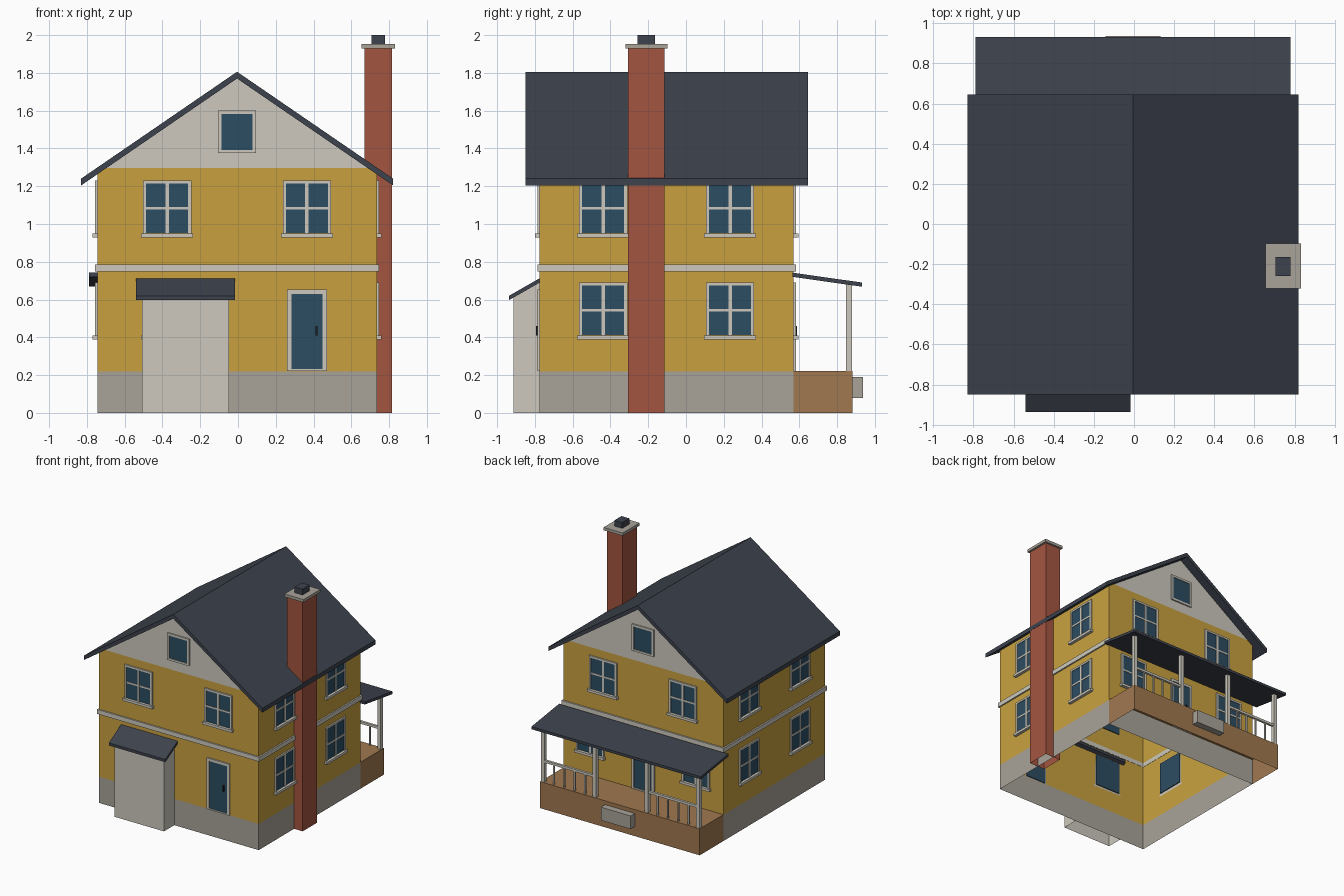
import bpy, bmesh
from mathutils import Matrix, Vector

if "Cube" in bpy.data.objects:
    bpy.data.objects.remove(bpy.data.objects["Cube"])

CX, CY = -0.005, -0.1025          # centre of the house walls
HX, HY = 0.74, 0.6725             # half sizes of the house walls
X0, X1, Y0, Y1 = CX - HX, CX + HX, CY - HY, CY + HY


def material(name, rgb):
    m = bpy.data.materials.new(name)
    m.diffuse_color = [(c / 255 / 12.92 if c < 11 else ((c / 255 + 0.055) / 1.055) ** 2.4) for c in rgb] + [1]
    m.use_nodes = True
    m.node_tree.nodes["Principled BSDF"].inputs["Base Color"].default_value = m.diffuse_color
    return m


YELLOW = material("yellow siding", (201, 161, 63))
STONE = material("grey stone", (169, 164, 154))
TRIM = material("off white trim", (205, 201, 189))
GLASS = material("blue glass", (44, 77, 98))
SLATE = material("dark slate", (61, 66, 77))
BRICK = material("red brick", (164, 85, 65))
WOOD = material("brown wood", (160, 120, 80))
BLACK = material("black metal", (32, 33, 37))


def finish(name, bm, mat):
    me = bpy.data.meshes.new(name)
    bm.to_mesh(me)
    bm.free()
    me.materials.append(mat)
    ob = bpy.data.objects.new(name, me)
    bpy.context.collection.objects.link(ob)
    return ob


def add_box(bm, lo, hi, frame=Matrix()):
    lo, hi = Vector(lo), Vector(hi)
    m = frame @ Matrix.Translation((lo + hi) / 2) @ Matrix.Diagonal((*(hi - lo), 1))
    bmesh.ops.create_cube(bm, size=1, matrix=m)


def boxes(name, mat, items, frame=Matrix(), omit=()):
    """Boxes given by corners; faces pointing along the omit directions stay open."""
    bm = bmesh.new()
    for lo, hi in items:
        add_box(bm, lo, hi, frame)
    bm.normal_update()
    gone = [f for f in bm.faces if any(f.normal.dot(Vector(d)) > 0.9 for d in omit)]
    bmesh.ops.delete(bm, geom=gone, context='FACES')
    bmesh.ops.recalc_face_normals(bm, faces=bm.faces) if not omit else None
    return finish(name, bm, mat)


def prism(name, mat, profile, a, b, axis):
    """Extrude a profile: (x, z) along y or (y, z) along x."""
    bm = bmesh.new()
    put = (lambda p, t: (t, p[0], p[1])) if axis == 'x' else (lambda p, t: (p[0], t, p[1]))
    face = bm.faces.new([bm.verts.new(put(p, a)) for p in profile])
    new = bmesh.ops.extrude_face_region(bm, geom=[face])["geom"]
    shift = Vector((b - a, 0, 0)) if axis == 'x' else Vector((0, b - a, 0))
    bmesh.ops.translate(bm, vec=shift, verts=[v for v in new if isinstance(v, bmesh.types.BMVert)])
    bmesh.ops.recalc_face_normals(bm, faces=bm.faces)
    return finish(name, bm, mat)


UP, DOWN = (0, 0, 1), (0, 0, -1)

# House shell: hollow, open below and above
boxes("foundation", STONE, [((X0, Y0, 0), (X1, Y1, 0.22))], omit=(UP, DOWN))
boxes("walls", YELLOW, [((X0, Y0, 0.22), (X1, Y1, 1.296))], omit=(UP, DOWN))
for name, y, s in (("front_gable", Y0, 1), ("back_gable", Y1, -1)):
    bm = bmesh.new()
    bm.faces.new([bm.verts.new(p) for p in
                  ((CX - s * HX, y, 1.296), (CX + s * HX, y, 1.296), (CX, y, 1.785))])
    finish(name, bm, TRIM)

# Main roof chevron
RW = 0.826
prism("main_roof", SLATE, [(CX - RW, 1.204), (CX, 1.77), (CX + RW, 1.204),
                           (CX + RW, 1.24), (CX, 1.806), (CX - RW, 1.24)], -0.85, 0.645, 'y')

# Belt trim between the storeys
P, I = 0.012, 0.002
boxes("belt_trim", TRIM, [
    ((X0 - P, Y0 - P, 0.748), (X1 + P, Y0 + I, 0.785)),
    ((X0 - P, Y1 - I, 0.748), (X1 + P, Y1 + P, 0.785)),
    ((X0 - P, Y0 + I, 0.748), (X0 + I, Y1 - I, 0.785)),
    ((X1 - I, Y0 + I, 0.748), (X1 + P, Y1 - I, 0.785))])


# Wall frames: local x along the wall, y up, z outward
def wall_frame(origin, along, out):
    return Matrix.Translation(origin) @ Matrix((along, UP, out)).transposed().to_4x4()


WALLS = {
    "front": wall_frame((CX, Y0, 0), (1, 0, 0), (0, -1, 0)),
    "back": wall_frame((CX, Y1, 0), (-1, 0, 0), (0, 1, 0)),
    "right": wall_frame((X1, CY, 0), (0, 1, 0), (1, 0, 0)),
    "left": wall_frame((X0, CY, 0), (0, -1, 0), (-1, 0, 0)),
}


def opening(name, wall, u, z0, z1, w, border, pane, bars=False, bottom=True):
    """Glass or door panel with a trim frame around it."""
    f, h, d = WALLS[wall], w / 2, 0.012
    trim = [((u - h, z0, 0), (u - h + border, z1, d)), ((u + h - border, z0, 0), (u + h, z1, d)),
            ((u - h + border, z1 - border, 0), (u + h - border, z1, d))]
    if bottom:
        trim.append(((u - h + border, z0, 0), (u + h - border, z0 + border * 0.5, d)))
    if bars:
        zm = (z0 + z1) / 2 - 0.006
        trim += [((u - 0.009, z0, 0), (u + 0.009, z1 - border, 0.010)),
                 ((u - h + border, zm - 0.007, 0), (u + h - border, zm + 0.007, 0.0095)),
                 ((u - h - 0.01, z0 - 0.021, 0), (u + h + 0.01, z0, 0.025))]
    boxes(name + "_frame", TRIM, trim, f)
    boxes(name + "_" + pane, GLASS, [((u - h + border / 2, z0 + 0.002, -0.007),
                                      (u + h - border / 2, z1 - border / 2, 0.006))], f)


# Four-pane windows: (wall, offset along wall, sill height)
LOW, HIGH = 0.41, 0.95
spots = [("front", u, HIGH) for u in (-0.37, 0.37)] + [("front", -0.37, LOW)]
spots += [("back", u, HIGH) for u in (-0.37, 0.37)] + [("back", u, LOW) for u in (-0.49, 0.49)]
spots += [(w, u, z) for w in ("left", "right") for u in (-0.336, 0.336) for z in (LOW, HIGH)]
for i, (wall, u, z) in enumerate(spots):
    opening(f"{wall}_window_{i}", wall, u, z, z + 0.28, 0.255, 0.016, "glass", bars=True, bottom=False)

# Gable windows and doors
for wall, u in (("front", 0.37), ("back", 0)):
    opening(wall + "_gable_window", wall, 0, 1.375, 1.6, 0.202, 0.018, "glass")
    boxes(wall + "_gable_window_lower_trim", TRIM, [((-0.083, 1.384, 0), (0.083, 1.392, 0.012))], WALLS[wall])
    opening(wall + "_door", wall, u, 0.222, 0.652, 0.21, 0.022, "panel")
    boxes(wall + "_door_handle", BLACK, [((u + 0.045, 0.41, 0.006), (u + 0.055, 0.46, 0.018))], WALLS[wall])

# Front bay with its sloped roof; open below and toward the house
bay = boxes("front_bay", TRIM, [((-0.508, -0.912, 0), (-0.048, Y0, 0.62))], omit=(UP, DOWN, (0, 1, 0)))
for v in bay.data.vertices:
    if v.co.z > 0.5 and v.co.y > -0.8:
        v.co.z = 0.7
prism("bay_roof", SLATE, [(-0.937, 0.597), (-0.75, 0.704), (-0.75, 0.727), (-0.937, 0.62)], -0.541, -0.017, 'x')

# Chimney, cap and flue
boxes("chimney", BRICK, [((0.67, -0.307, 0), (0.815, -0.115, 1.93))], omit=(DOWN,))
boxes("chimney_cap", STONE, [((0.655, -0.321, 1.928), (0.832, -0.098, 1.952))])
boxes("chimney_flue", SLATE, [((0.706, -0.258, 1.95), (0.779, -0.164, 2.0))])

# Back porch: deck, step, posts, railings, roof
boxes("porch_deck", WOOD, [((X0, Y1, 0), (X1, 0.882, 0.222))], omit=(DOWN, (0, -1, 0)))
boxes("porch_step", STONE, [((CX - 0.138, 0.88, 0.08), (CX + 0.138, 0.938, 0.19))])
posts = [CX + u for u in (-0.72, -0.24, 0.24, 0.72)]
PY = 0.862
for i, x in enumerate(posts):
    boxes(f"porch_post_{i}", TRIM, [((x - 0.016, PY - 0.016, 0.222), (x + 0.016, PY + 0.016, 0.685))])
for side, a, b in (("left", posts[0], posts[1]), ("right", posts[2], posts[3])):
    rail = [((a, PY - 0.01, 0.385), (b, PY + 0.01, 0.405))]
    for k in range(1, 5):
        x = a + (b - a) * k / 5
        rail.append(((x - 0.006, PY - 0.006, 0.222), (x + 0.006, PY + 0.006, 0.387)))
    boxes(side + "_porch_railing", TRIM, rail)
prism("porch_roof", SLATE, [(0.565, 0.72), (0.932, 0.668), (0.932, 0.69), (0.565, 0.742)],
      CX - 0.785, CX + 0.785, 'x')
